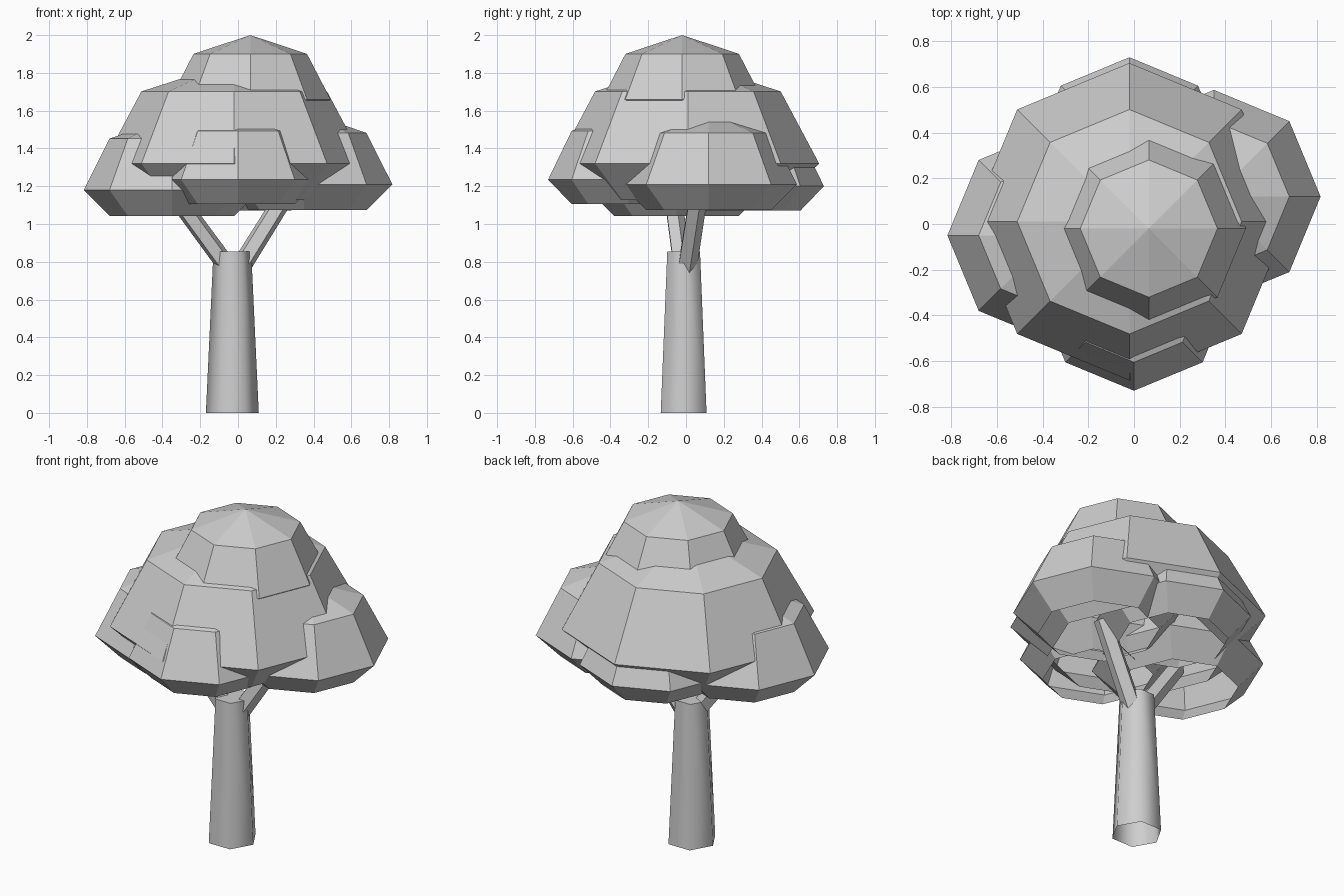
import bpy, bmesh, math
from mathutils import Vector

if "Cube" in bpy.data.objects:
    bpy.data.objects.remove(bpy.data.objects["Cube"])

grey = bpy.data.materials.new("light grey")
grey.diffuse_color = (0.62, 0.62, 0.62, 1)
grey.use_nodes = True
grey.node_tree.nodes["Principled BSDF"].inputs["Base Color"].default_value = grey.diffuse_color


def finish(bm, name, smooth=False):
    bmesh.ops.recalc_face_normals(bm, faces=bm.faces)
    me = bpy.data.meshes.new(name)
    for f in bm.faces:
        f.smooth = smooth and len(f.verts) == 4
    bm.to_mesh(me)
    bm.free()
    me.materials.append(grey)
    ob = bpy.data.objects.new(name, me)
    bpy.context.collection.objects.link(ob)
    return ob


# Leaf clump: eight-sided flattened dome, tucked in below and open underneath
def clump(name, centre, r, h):
    bm = bmesh.new()
    rings = []
    for radius, z in ((0.707, -0.355), (1, 0), (0.707, 0.707)):
        rings.append([bm.verts.new((centre[0] + r * radius * math.cos(i * math.pi / 4),
                                    centre[1] + r * radius * math.sin(i * math.pi / 4),
                                    centre[2] + h * z)) for i in range(8)])
    top = bm.verts.new((centre[0], centre[1], centre[2] + h))
    for i in range(8):
        j = (i + 1) % 8
        for a, b in zip(rings, rings[1:]):
            bm.faces.new((a[i], a[j], b[j], b[i]))
        bm.faces.new((rings[-1][i], rings[-1][j], top))
    # outward winding is already consistent
    finish(bm, name)


# Tapered limb between two points
def limb(name, start, end, r1, r2, sides, open_base=False, smooth=False):
    start, end = Vector(start), Vector(end)
    axis = end - start
    bm = bmesh.new()
    bmesh.ops.create_cone(bm, cap_ends=True, segments=sides, radius1=r1,
                          radius2=r2, depth=axis.length)
    if open_base:
        base = [f for f in bm.faces if f.normal.z < -0.9]
        bmesh.ops.delete(bm, geom=base, context='FACES_ONLY')
    # vertices of a hexagonal limb point along x
    if sides == 6:
        a = math.atan2(bm.verts[:][0].co.y, bm.verts[:][0].co.x)
        for v in bm.verts:
            x, y = v.co.x, v.co.y
            v.co.x = x * math.cos(a) + y * math.sin(a)
            v.co.y = -x * math.sin(a) + y * math.cos(a)
    rot = Vector((0, 0, 1)).rotation_difference(axis.normalized())
    for v in bm.verts:
        v.co = rot @ v.co + (start + end) / 2
    return finish(bm, name, smooth)


# Crown
clump("main_foliage", (-0.02, 0.01, 1.32), 0.695, 0.54)
clump("top_foliage", (0.065, -0.02, 1.66), 0.425, 0.34)
clump("left_foliage", (-0.35, -0.05, 1.18), 0.467, 0.385)
clump("right_foliage", (0.35, 0.12, 1.21), 0.467, 0.385)
clump("front_foliage", (0.0, -0.305, 1.235), 0.425, 0.365)
clump("back_foliage", (-0.02, 0.305, 1.20), 0.425, 0.365)

# Trunk and two branches
limb("trunk", (-0.03, -0.0125, 0), (-0.03, -0.0125, 0.855), 0.14, 0.1, 6, True, True)
limb("right_branch", (0.0, 0.0, 0.75), (0.28, 0.07, 1.2), 0.055, 0.052, 5)
limb("left_branch", (-0.04, -0.02, 0.75), (-0.37, -0.08, 1.2), 0.052, 0.05, 5)
